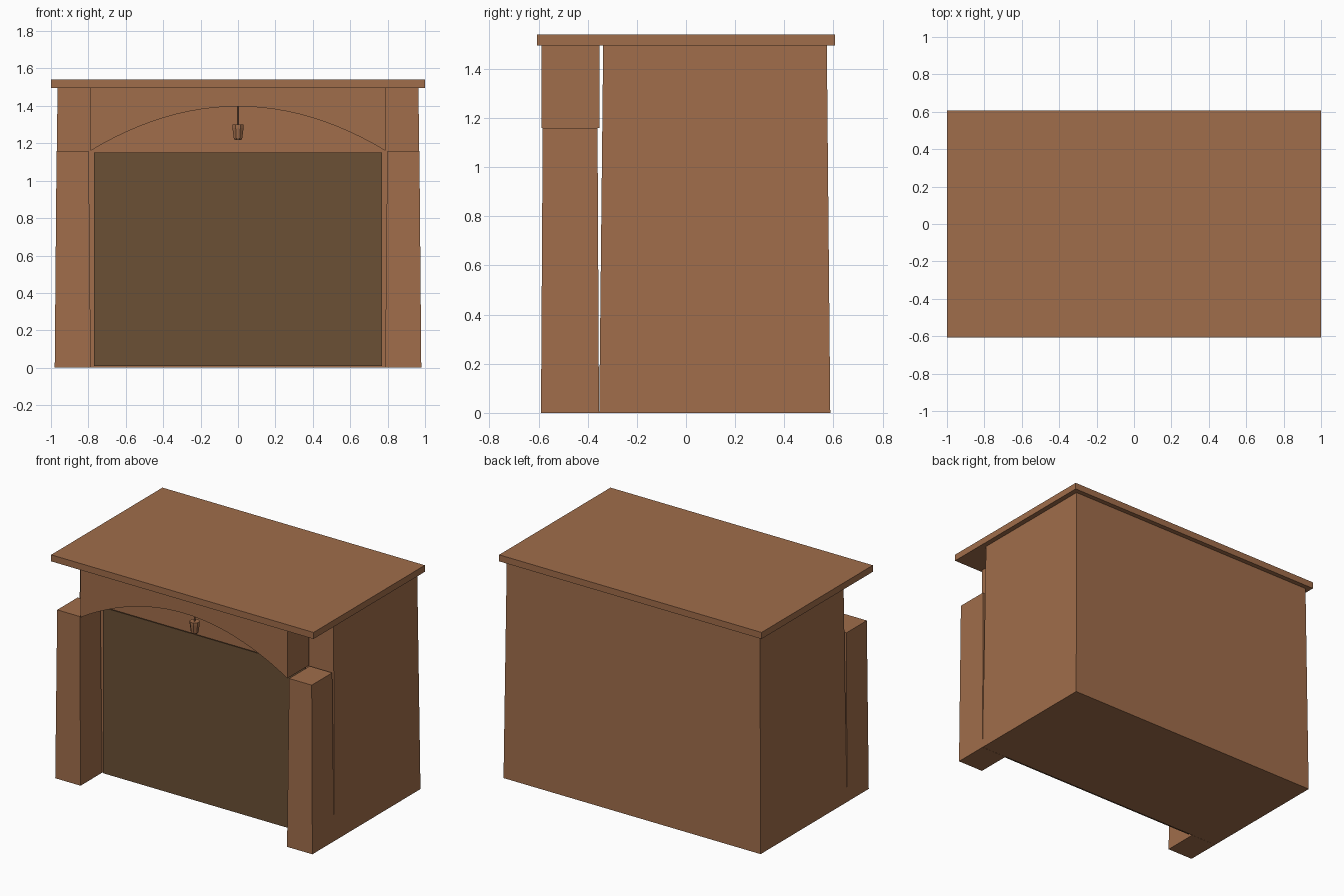
import bpy, bmesh, math

if "Cube" in bpy.data.objects:
    bpy.data.objects.remove(bpy.data.objects["Cube"])


def material(name, rgb):
    m = bpy.data.materials.new(name)
    m.diffuse_color = (*rgb, 1)
    m.use_nodes = True
    m.node_tree.nodes["Principled BSDF"].inputs["Base Color"].default_value = m.diffuse_color
    return m


wood = material("brown wood", (0.352, 0.153, 0.069))
dark = material("dark brown panel", (0.147, 0.080, 0.036))


def loft(name, rings, mat):
    """Closed solid through a stack of equal-length point rings."""
    bm = bmesh.new()
    rows = [[bm.verts.new(p) for p in r] for r in rings]
    n = len(rows[0])
    for a, b in zip(rows, rows[1:]):
        for i in range(n):
            j = (i + 1) % n
            bm.faces.new((a[i], a[j], b[j], b[i]))
    bm.faces.new(rows[0])
    bm.faces.new(rows[-1])
    bmesh.ops.recalc_face_normals(bm, faces=bm.faces)
    me = bpy.data.meshes.new(name)
    bm.to_mesh(me)
    bm.free()
    me.materials.append(mat)
    ob = bpy.data.objects.new(name, me)
    bpy.context.collection.objects.link(ob)
    return ob


def rect(x0, x1, y0, y1, z):
    return [(x0, y0, z), (x1, y0, z), (x1, y1, z), (x0, y1, z)]


def circle(r, z, y, n=8):
    return [(r * math.cos(math.tau * (i + .5) / n),
             y + r * math.sin(math.tau * (i + .5) / n), z) for i in range(n)]


# Flat roof slab and tapered main body
loft("roof_slab", [rect(-1, 1, -.606, .606, z) for z in (1.495, 1.54)], wood)
loft("body", [rect(-.98, .98, -.353, .587, 0),
              rect(-.965, .965, -.337, .573, 1.495)], wood)

# Tapered front pillars, mirrored
for side, s in (("left", -1), ("right", 1)):
    loft(side + "_pillar", [rect(s * .787, s * .98, -.59, -.354, 0),
                            rect(s * .798, s * .970, -.583, -.360, 1.16)], wood)

# Arched lintel between the pillars, closed against the slab
N = 24
W = .788
arch = [(W * (2 * i / N - 1), 1.16 + .237 * (1 - (2 * i / N - 1) ** 2))
        for i in range(N + 1)]
outline = arch + [(W, 1.495), (-W, 1.495)]
loft("arch_lintel", [[(x, y, z) for x, z in outline] for y in (-.588, -.351)], wood)

# Thin dark panel in the doorway
loft("door_panel", [rect(-.77, .77, -.372, -.364, z) for z in (.008, 1.15)], dark)

# Hanging lantern under the arch
LY = -.472
loft("lantern_rod", [circle(.005, z, LY, 6) for z in (1.295, 1.40)], wood)
loft("lantern", [circle(r, z, LY) for r, z in
                 ((.019, 1.217), (.025, 1.228), (.032, 1.282), (.032, 1.30))], wood)
